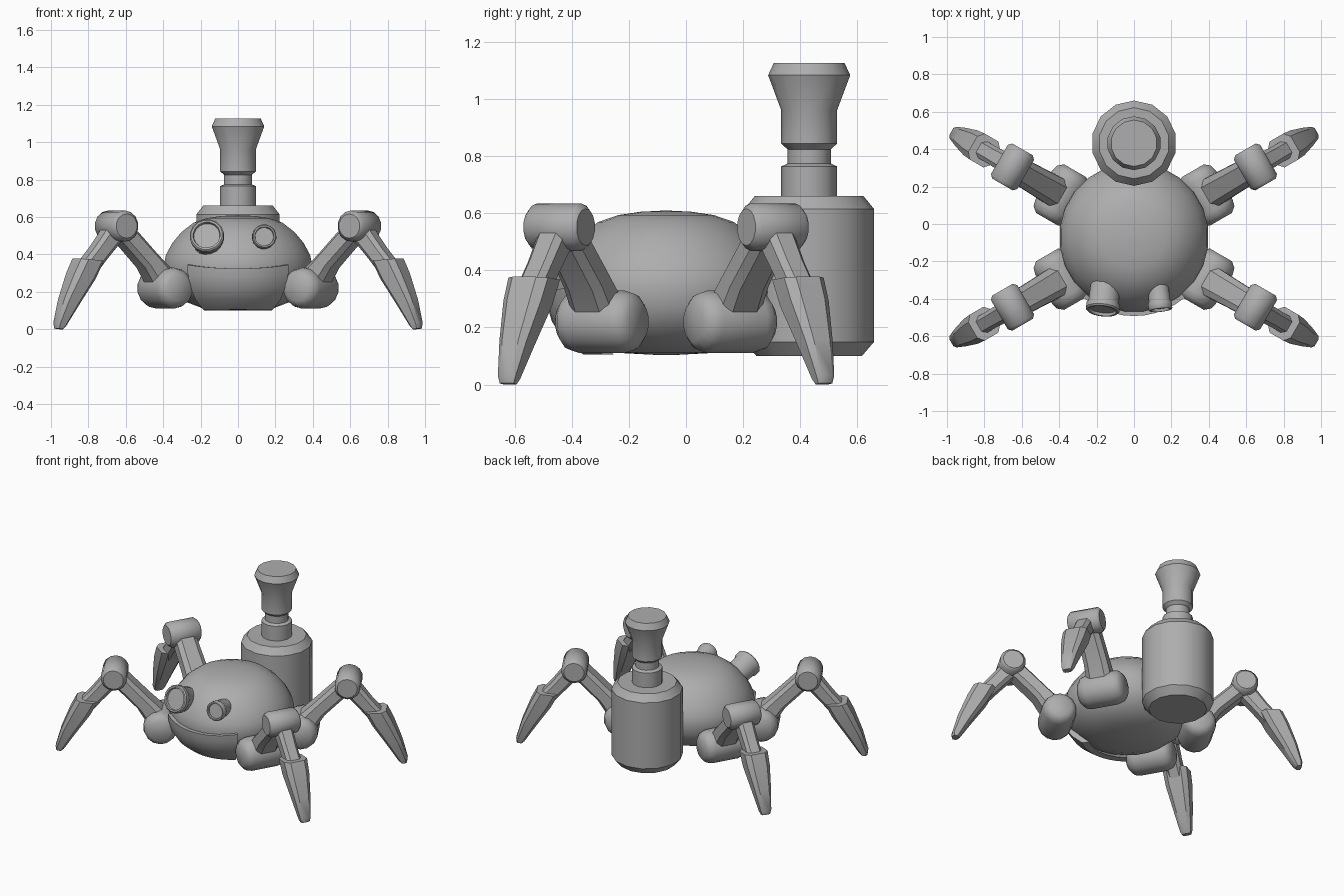
import bpy, bmesh, math
from mathutils import Matrix, Vector

if "Cube" in bpy.data.objects:
    bpy.data.objects.remove(bpy.data.objects["Cube"])

grey = bpy.data.materials.new("plain_grey")
grey.diffuse_color = (0.42, 0.42, 0.42, 1)
grey.use_nodes = True
grey.node_tree.nodes["Principled BSDF"].inputs["Base Color"].default_value = grey.diffuse_color
BODY_Y = -0.07


def finish(name, bm, matrix=Matrix(), angle=35):
    """Turn a bmesh into a shaded object."""
    bmesh.ops.remove_doubles(bm, verts=bm.verts, dist=1e-5)
    bmesh.ops.recalc_face_normals(bm, faces=bm.faces)
    bm.transform(matrix)
    me = bpy.data.meshes.new(name)
    bm.to_mesh(me)
    bm.free()
    me.materials.append(grey)
    ob = bpy.data.objects.new(name, me)
    bpy.context.collection.objects.link(ob)
    bpy.ops.object.select_all(action='DESELECT')
    ob.select_set(True)
    bpy.context.view_layer.objects.active = ob
    bpy.ops.object.shade_smooth_by_angle(angle=math.radians(angle))
    return ob


def lathe(name, profile, sides, matrix, angle=35):
    """Revolve (radius, height) points about z; the ends are closed."""
    bm = bmesh.new()
    rings = []
    for r, z in profile:
        rings.append([bm.verts.new((r * math.cos(2 * math.pi * (i + .5) / sides),
                                    r * math.sin(2 * math.pi * (i + .5) / sides), z))
                      for i in range(sides)])
    for a, b in zip(rings, rings[1:]):
        for i in range(sides):
            j = (i + 1) % sides
            bm.faces.new((a[i], a[j], b[j], b[i]))
    bm.faces.new(rings[0][::-1])
    bm.faces.new(rings[-1])
    return finish(name, bm, matrix, angle)


def loft(name, sections, matrix):
    """Skin cross-sections (inner u, z, outer u, z, half width) with chamfered corners."""
    bm = bmesh.new()
    rings = []
    for u0, z0, u1, z1, w in sections:
        ring = []
        for t, s in ((.2, -1), (.8, -1), (1, -.6), (1, .6), (.8, 1), (.2, 1), (0, .6), (0, -.6)):
            ring.append(bm.verts.new((u0 + (u1 - u0) * t, s * w, z0 + (z1 - z0) * t)))
        rings.append(ring)
    for a, b in zip(rings, rings[1:]):
        for i in range(8):
            j = (i + 1) % 8
            bm.faces.new((a[i], a[j], b[j], b[i]))
    bm.faces.new(rings[0])
    bm.faces.new(rings[-1])
    return finish(name, bm, matrix)


# Rounded body shell
body_at = Matrix.Translation((0, BODY_Y, 0))
lathe("body", [(.02, .103), (.19, .112), (.29, .15), (.36, .21), (.39, .27), (.40, .34),
               (.39, .395), (.355, .46), (.305, .52), (.24, .57), (.17, .594), (.09, .606),
               (.01, .61)], 24, body_at)

# Jaw plate: a thick shell wrapped round the lower front of the body
bm = bmesh.new()
outer = [(.29, .105), (.355, .155), (.40, .22), (.418, .28), (.422, .325)]
loop = outer + [(r - .05, z) for r, z in reversed(outer)]
rings = []
STEPS = 10
for k in range(STEPS + 1):
    t = 2 * k / STEPS - 1
    a = math.radians(-90 + 40 * t)
    rings.append([bm.verts.new((r * math.cos(a), r * math.sin(a),
                                z + .02 * t * t * (z - .1) / .22)) for r, z in loop])
for a, b in zip(rings, rings[1:]):
    for i in range(len(loop)):
        j = (i + 1) % len(loop)
        bm.faces.new((a[i], a[j], b[j], b[i]))
bm.faces.new(rings[0])
bm.faces.new(rings[-1])
finish("jaw_plate", bm, body_at)

# Eye tubes with rim and recessed lens
for name, tip, axis, r, length in (
        ("large_eye", (-.168, -.465, .505), (-.10, -.88, .33), .092, .24),
        ("small_eye", (.142, -.46, .498), (.10, -.93, .16), .065, .18)):
    m = Matrix.Translation(tip) @ Vector(axis).to_track_quat('Z', 'Y').to_matrix().to_4x4()
    lathe(name, [(r * .86, -length), (r * .9, -.05), (r, -.035), (r, -.008), (r * .92, 0),
                 (r * .8, 0), (r * .76, -.015)], 16, m)

# Rear tank and chimney
tank_at = Matrix.Translation((0, .432, 0))
lathe("tank", [(.185, .10), (.228, .15), (.228, .615), (.19, .662)], 14, tank_at)
lathe("chimney", [(.098, .65), (.098, .765), (.076, .775), (.076, .825), (.098, .845),
                  (.098, .962), (.144, 1.085), (.124, 1.128)], 14, tank_at)

# Four identical legs, spread 30 degrees off the sideways axis
for name, deg in (("back_right", 30), ("back_left", 150),
                  ("front_left", 210), ("front_right", 330)):
    leg = body_at @ Matrix.Rotation(math.radians(deg), 4, 'Z')
    across = Matrix.Rotation(math.radians(90), 4, 'X')
    lathe(name + "_hip", [(.07, -.15), (.10, -.125), (.11, -.09), (.11, .09), (.10, .125),
                          (.07, .15)], 14,
          leg @ Matrix.Translation((.45, 0, .22)) @ across, 45)
    lathe(name + "_knee", [(.065, -.108), (.083, -.09), (.083, .09), (.065, .108)], 14,
          leg @ Matrix.Translation((.75, 0, .552)) @ across, 45)
    loft(name + "_thigh", [(.50, .17, .38, .27, .085), (.60, .33, .52, .40, .078),
                           (.79, .52, .71, .59, .07)], leg)
    loft(name + "_shin", [(.70, .51, .80, .57, .055), (.82, .38, .90, .44, .05),
                          (.89, .30, .98, .35, .05)], leg)
    loft(name + "_claw", [(.855, .365, .995, .378, .08), (.905, .27, 1.035, .30, .076),
                          (1.0, .13, 1.092, .16, .055), (1.075, .015, 1.128, .035, .036),
                          (1.09, 0, 1.125, .005, .028)], leg)
